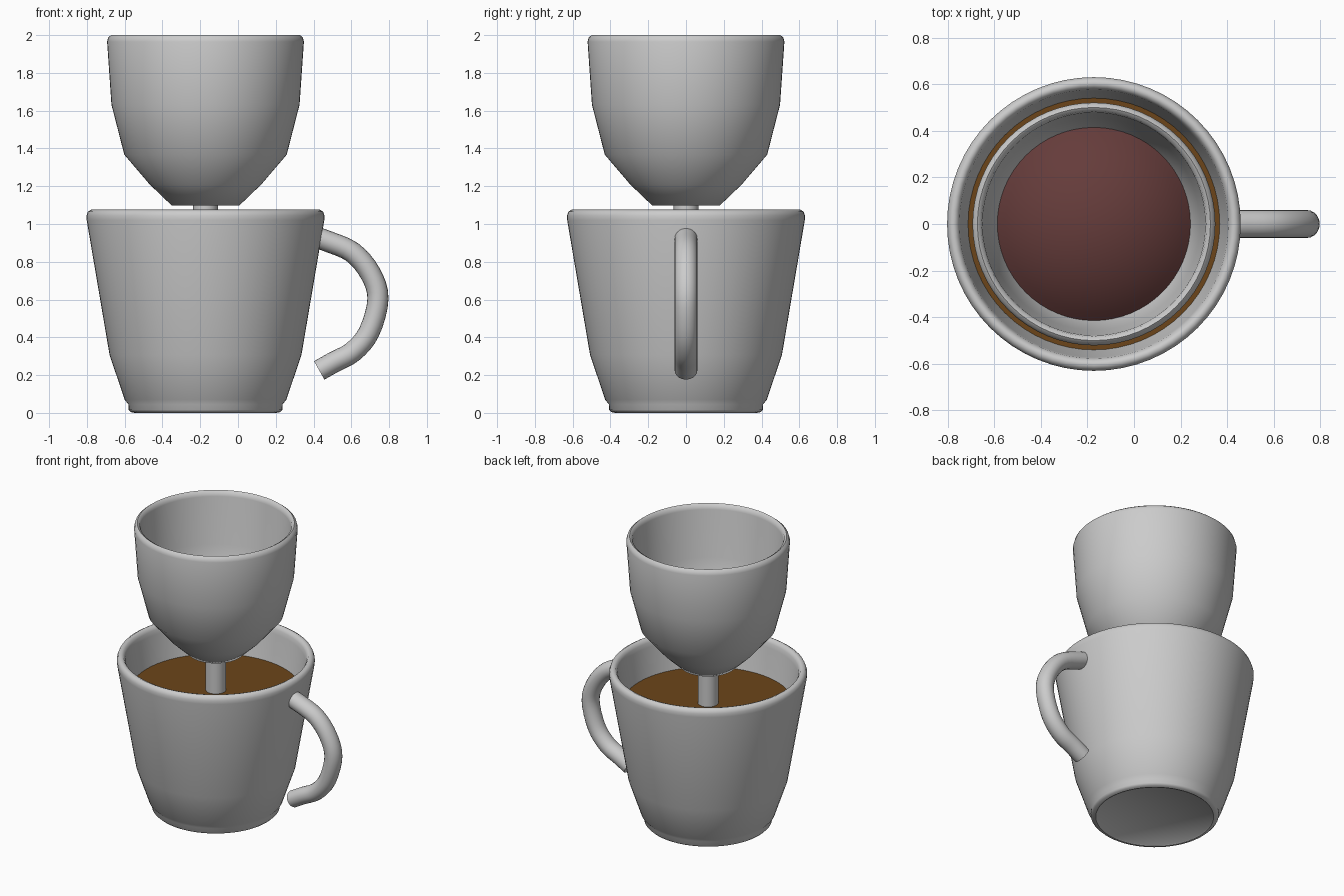
import bpy, bmesh, math
from mathutils import Vector

if "Cube" in bpy.data.objects:
    bpy.data.objects.remove(bpy.data.objects["Cube"])

CX = -0.172   # shared axis of mug and dripper
SEG = 64


def finish(bm, name, color=None, angle=50):
    bmesh.ops.remove_doubles(bm, verts=bm.verts, dist=1e-5)
    bmesh.ops.recalc_face_normals(bm, faces=bm.faces)
    me = bpy.data.meshes.new(name)
    bm.to_mesh(me)
    bm.free()
    ob = bpy.data.objects.new(name, me)
    bpy.context.collection.objects.link(ob)
    if color:
        mat = bpy.data.materials.new(name + "_material")
        mat.diffuse_color = (*color, 1)
        mat.use_nodes = True
        mat.node_tree.nodes["Principled BSDF"].inputs["Base Color"].default_value = mat.diffuse_color
        me.materials.append(mat)
    bpy.ops.object.select_all(action='DESELECT')
    bpy.context.view_layer.objects.active = ob
    ob.select_set(True)
    bpy.ops.object.shade_smooth_by_angle(angle=math.radians(angle))
    return ob


def lathe(name, profile, color=None, angle=50):
    """Spin an (r, z) profile around the shared axis."""
    bm = bmesh.new()
    vs = [bm.verts.new((CX + r, 0, z)) for r, z in profile]
    es = [bm.edges.new(p) for p in zip(vs, vs[1:])]
    bmesh.ops.spin(bm, geom=vs + es, cent=(CX, 0, 0), axis=(0, 0, 1),
                   angle=math.tau, steps=SEG)
    return finish(bm, name, color, angle)


# Mug: foot, tapered wall, rounded lip, inner wall and floor
lathe("mug", [(0, 0.005), (0.37, 0.005), (0.375, 0), (0.395, 0.004), (0.407, 0.016),
              (0.408, 0.045), (0.428, 0.07), (0.508, 0.307), (0.629, 1.02),
              (0.63, 1.045), (0.622, 1.066), (0.605, 1.076), (0.588, 1.07),
              (0.577, 1.05), (0.572, 1.02), (0.458, 0.32), (0.38, 0.09), (0, 0.08)])

# Drink surface in the mug
lathe("coffee", [(0, 0.83), (0.54, 0.83)], (0.15, 0.06, 0.01))

# Dripper cup: funnel base, bowl, thin lip, inner wall
lathe("dripper_cup", [(0, 1.097), (0.178, 1.097), (0.296, 1.21), (0.43, 1.367),
                      (0.498, 1.632), (0.521, 1.965), (0.515, 1.988), (0.5, 2.0),
                      (0.484, 1.99), (0.478, 1.965), (0.455, 1.64), (0.39, 1.39),
                      (0.26, 1.24), (0.15, 1.14), (0, 1.14)])

# Domed grounds in the dripper
R = 0.425 / math.sin(math.radians(45))
lathe("grounds", [(R * math.sin(a), 1.65 - R * (1 - math.cos(a)))
                  for a in (math.radians(45) * i / 8 for i in range(9))],
      (0.13, 0.045, 0.043))

# Spout joining the dripper to the drink
lathe("spout", [(0, 0.83), (0.065, 0.83), (0.065, 1.12), (0, 1.12)])

# Handle: round tube swept along a smoothed path in the xz plane
pts = [Vector(p) for p in ((0.41, 0.93), (0.47, 0.91), (0.605, 0.851), (0.70, 0.74),
                           (0.741, 0.605), (0.695, 0.43), (0.61, 0.325), (0.51, 0.27),
                           (0.43, 0.225))]
ext = [2 * pts[0] - pts[1]] + pts + [2 * pts[-1] - pts[-2]]
path = []
for a, b, c, d in zip(ext, ext[1:], ext[2:], ext[3:]):
    for i in range(4):
        t = i / 4
        path.append(0.5 * (2 * b + (c - a) * t + (2 * a - 5 * b + 4 * c - d) * t ** 2
                           + (3 * b - a - 3 * c + d) * t ** 3))
path.append(pts[-1])
bm = bmesh.new()
rings = []
for i, p in enumerate(path):
    tan = (path[min(i + 1, len(path) - 1)] - path[max(i - 1, 0)]).normalized()
    ring = []
    for k in range(20):
        a = math.tau * k / 20
        u, v = 0.056 * math.cos(a), 0.06 * math.sin(a)
        ring.append(bm.verts.new((p.x - tan.y * u, v, p.y + tan.x * u)))
    rings.append(ring)
for r0, r1 in zip(rings, rings[1:]):
    for k in range(20):
        bm.faces.new((r0[k], r0[k - 1], r1[k - 1], r1[k]))
bm.faces.new(rings[0])
bm.faces.new(rings[-1])
finish(bm, "handle")
